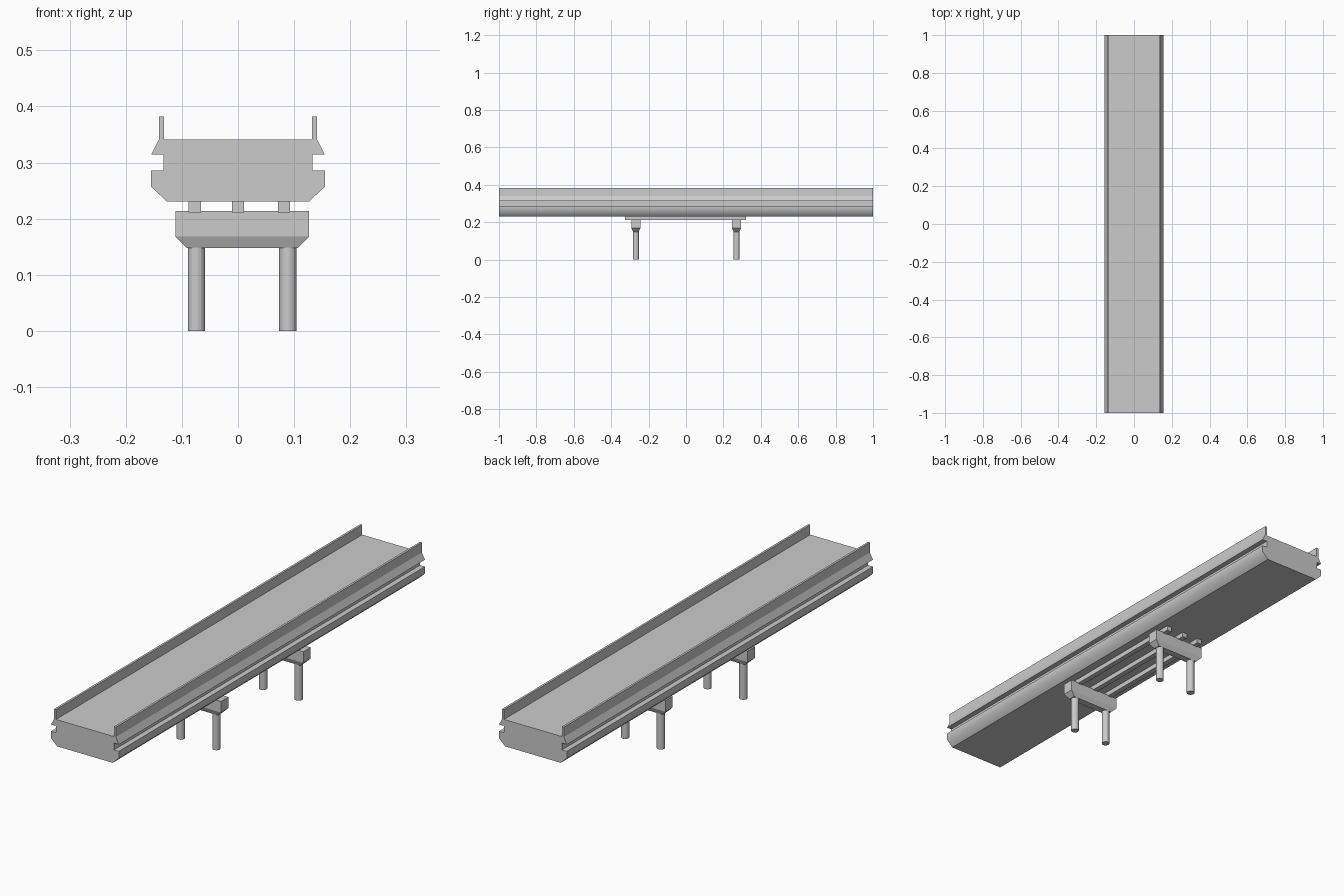
import bpy, bmesh

if "Cube" in bpy.data.objects:
    bpy.data.objects.remove(bpy.data.objects["Cube"])

def new_object(name, bm):
    bmesh.ops.recalc_face_normals(bm, faces=bm.faces)
    me = bpy.data.meshes.new(name)
    bm.to_mesh(me)
    bm.free()
    ob = bpy.data.objects.new(name, me)
    bpy.context.collection.objects.link(ob)
    return ob

def box(name, x0, x1, y0, y1, z0, z1):
    bm = bmesh.new()
    bmesh.ops.create_cube(bm, size=1)
    for v in bm.verts:
        v.co = (x1 if v.co.x > 0 else x0, y1 if v.co.y > 0 else y0, z1 if v.co.z > 0 else z0)
    return new_object(name, bm)

# Bridge deck with parapets: half profile mirrored and extruded along y
half = [(0.132, 0.341), (0.132, 0.382), (0.141, 0.382), (0.141, 0.341),
        (0.155, 0.314), (0.133, 0.314), (0.133, 0.286), (0.155, 0.286),
        (0.155, 0.257), (0.127, 0.231)]
profile = half + [(-x, z) for x, z in reversed(half)]
bm = bmesh.new()
face = bm.faces.new([bm.verts.new((x, -1, z)) for x, z in profile])
ext = bmesh.ops.extrude_face_region(bm, geom=[face], use_keep_orig=True)
for v in [g for g in ext["geom"] if isinstance(g, bmesh.types.BMVert)]:
    v.co.y = 1
bm.normal_update()
# soft shading only where the lower sides roll into the chamfers
for f in bm.faces:
    c = f.calc_center_median()
    f.smooth = abs(c.x) > 0.13 and 0.235 < c.z < 0.28
new_object("bridge_deck", bm)

# Bearing beams under the deck
for i, x in enumerate((-0.077, 0.0, 0.082)):
    box(f"bearing_beam_{i + 1}", x - 0.011, x + 0.011, -0.325, 0.322, 0.211, 0.232)

# Two piers, each a tapered cap on two round columns
CX = 0.0075
for label, y in (("front", -0.268), ("back", 0.27)):
    bm = bmesh.new()
    loops = []
    for z, hx, hy in ((0.148, 0.099, 0.015), (0.168, 0.119, 0.024), (0.214, 0.119, 0.024)):
        loops.append([bm.verts.new((CX + sx * hx, y + sy * hy, z))
                      for sx, sy in ((-1, -1), (1, -1), (1, 1), (-1, 1))])
    for a, b in zip(loops, loops[1:]):
        for i in range(4):
            j = (i + 1) % 4
            bm.faces.new((a[i], a[j], b[j], b[i]))
    bm.faces.new(loops[0])
    bm.faces.new(loops[-1])
    new_object(f"{label}_pier_cap", bm)

    for side, s in (("left", -1), ("right", 1)):
        bpy.ops.mesh.primitive_cylinder_add(vertices=24, radius=0.0155, depth=0.15,
                                            location=(CX + s * 0.0815, y, 0.075))
        bpy.context.object.name = f"{label}_{side}_column"
